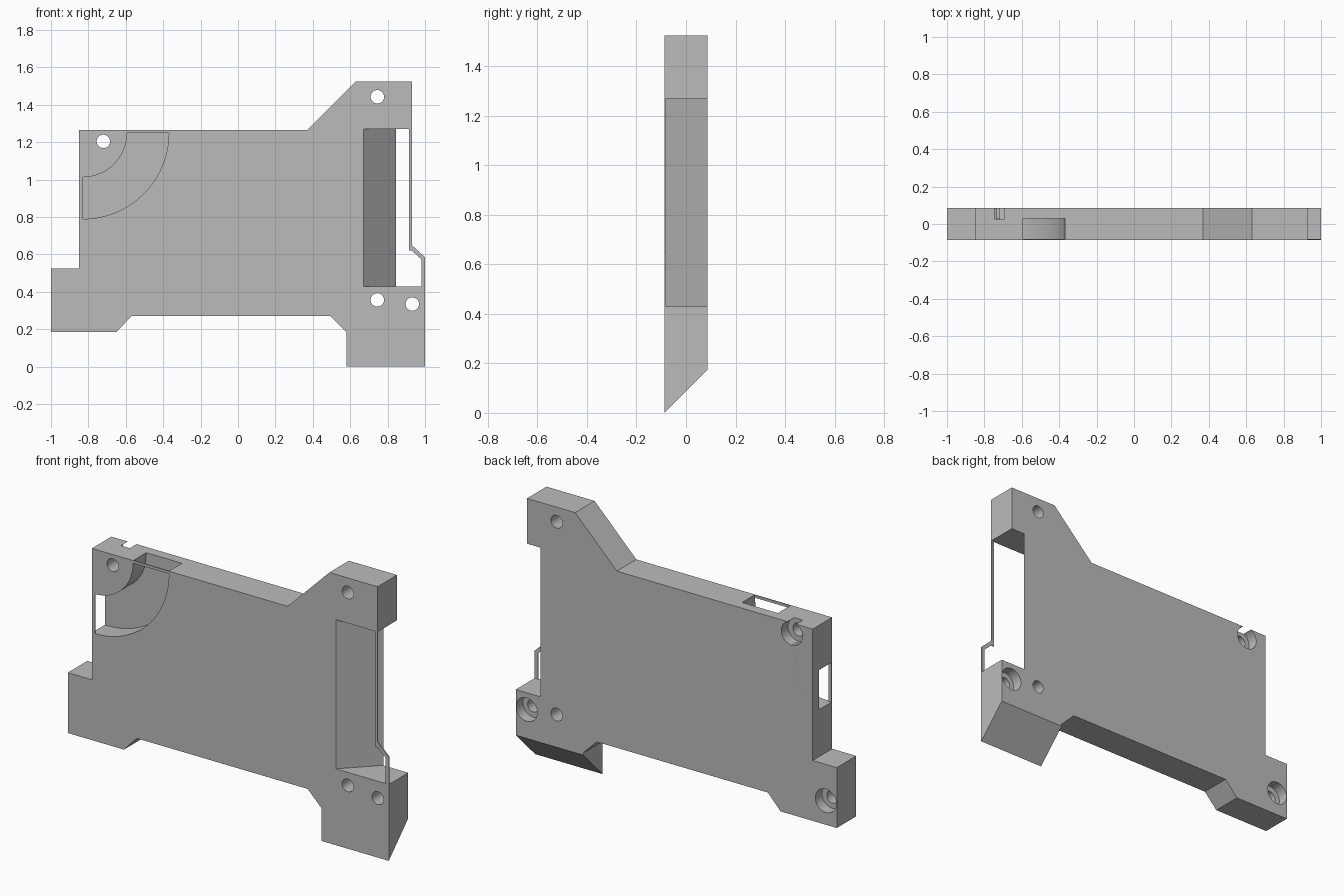
import bpy
import math
from mathutils import Vector

if "Cube" in bpy.data.objects:
    bpy.data.objects.remove(bpy.data.objects["Cube"], do_unlink=True)

H = 0.0865      # half thickness of the plate
SKIN = 0.006    # thin front strips

grey = bpy.data.materials.new("plain_grey")
grey.use_nodes = True
grey.diffuse_color = (0.5, 0.5, 0.5, 1)
grey.node_tree.nodes["Principled BSDF"].inputs["Base Color"].default_value = (0.5, 0.5, 0.5, 1)


def prism(name, profile, lo, hi, axis="y"):
    """Extrude a 2D profile along an axis: y takes (x, z), z takes (x, y), x takes (y, z)."""
    place = {"y": lambda a, b, t: (a, t, b),
             "z": lambda a, b, t: (a, b, t),
             "x": lambda a, b, t: (t, a, b)}[axis]
    n = len(profile)
    verts = [place(a, b, t) for t in (lo, hi) for a, b in profile]
    faces = [list(range(n)), list(range(n, 2 * n))]
    faces += [[i, (i + 1) % n, n + (i + 1) % n, n + i] for i in range(n)]
    mesh = bpy.data.meshes.new(name)
    mesh.from_pydata(verts, [], faces)
    obj = bpy.data.objects.new(name, mesh)
    bpy.context.collection.objects.link(obj)
    mesh.materials.append(grey)
    activate(obj)
    bpy.ops.object.mode_set(mode="EDIT")
    bpy.ops.mesh.select_all(action="SELECT")
    bpy.ops.mesh.normals_make_consistent(inside=False)
    bpy.ops.object.mode_set(mode="OBJECT")
    return obj


def activate(obj):
    bpy.ops.object.select_all(action="DESELECT")
    obj.select_set(True)
    bpy.context.view_layer.objects.active = obj


def cut(target, cutter):
    activate(target)
    mod = target.modifiers.new("cut", "BOOLEAN")
    mod.operation = "DIFFERENCE"
    mod.solver = "EXACT"
    mod.object = cutter
    bpy.ops.object.modifier_apply(modifier=mod.name)
    bpy.data.objects.remove(cutter, do_unlink=True)


def arc(cx, cz, r, start, end, steps):
    angles = [math.radians(start + (end - start) * i / steps) for i in range(steps + 1)]
    return [(cx + r * math.cos(a), cz + r * math.sin(a)) for a in angles]


def bore(x, z, r, lo, hi):
    cut(body, prism("bore_cutter", arc(x, z, r, 0, 360, 32)[:-1], lo, hi))


# Main plate outline
body = prism("housing_plate", [
    (-1, 0.185), (-0.65, 0.185), (-0.57, 0.27), (0.495, 0.27), (0.58, 0.185),
    (0.58, 0), (1, 0), (1, 0.585), (0.93, 0.65), (0.93, 1.525), (0.63, 1.525),
    (0.37, 1.265), (-0.85, 1.265), (-0.85, 0.525), (-1, 0.525)], -H, H)

# Sloping underside of the foot
cut(body, prism("foot_cutter", [(-H - 0.1, -0.1), (H + 0.1, 2 * H + 0.1), (H + 0.1, -0.1)],
                0.5, 1.1, "x"))

# Side window with a slanted inner wall
front, back = Vector((0.67, -H)), Vector((0.845, H))
over = (back - front) * 0.1
cut(body, prism("window_cutter", [tuple(front - over), (1.1, front.y - over.y),
                                  (1.1, back.y + over.y), tuple(back + over)],
                0.43, 1.27, "z"))

# Curved channel: open at the front, with slots through the top and side walls
cx, cz, inner, outer = -0.83, 1.25, 0.237, 0.46
outer_arc = arc(cx, cz, outer, -90, 0, 32)
inner_arc = arc(cx, cz, inner, 0, -90, 24)
cut(body, prism("channel_cutter", outer_arc + inner_arc, -0.2, 0.03))
for name, (x0, x1, z0, z1) in {
        "top_slot": (cx + inner, cx + outer, cz - 0.001, 1.35),
        "side_slot": (-0.95, cx + 0.001, cz - outer, cz - inner)}.items():
    cut(body, prism(name, [(x0, z0), (x1, z0), (x1, z1), (x0, z1)], -H + SKIN, 0.03))

# Screw holes, some counterbored from the back
for x, z in ((-0.72, 1.205), (0.745, 1.443), (0.745, 0.357), (0.932, 0.335)):
    bore(x, z, 0.036, -0.2, 0.2)
for x, z in ((-0.72, 1.205), (0.932, 0.335), (-0.932, 0.32)):
    bore(x, z, 0.066, H - 0.06, 0.2)
bore(-0.932, 0.32, 0.036, -0.05, H - 0.03)

# Thin front strip bridging the window
strip = prism("window_strip", [
    (0.93, 1.27), (0.93, 0.65), (1, 0.585), (1, 0.43), (0.98, 0.43),
    (0.98, 0.575), (0.93, 0.62), (0.914, 0.62), (0.914, 1.27)], -H, -H + SKIN)

for obj in (body, strip):
    activate(obj)
    bpy.ops.object.shade_smooth_by_angle(angle=math.radians(30))
